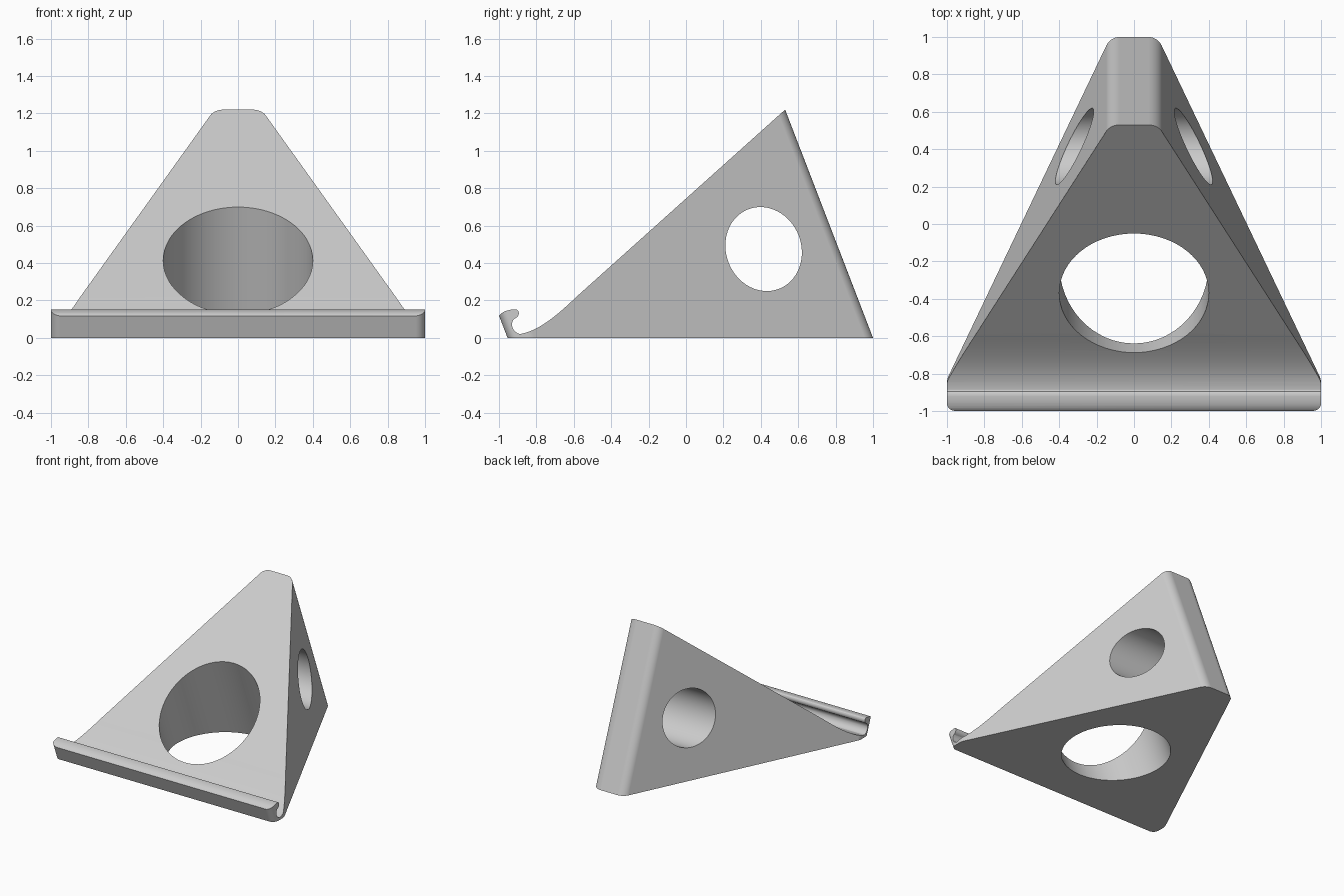
import bpy, bmesh, math
from mathutils import Vector
from mathutils.geometry import interpolate_bezier

cube = bpy.data.objects.get("Cube")
if cube:
    bpy.data.objects.remove(cube, do_unlink=True)

# Direction of the back edge; the footprint is swept along it
LEAN = Vector((0, -0.385, 1))
TILT = math.atan(0.385)


def sweep(name, points, vector):
    """Solid made by sweeping a closed outline along a vector."""
    bm = bmesh.new()
    face = bm.faces.new([bm.verts.new(p) for p in points])
    moved = bmesh.ops.extrude_face_region(bm, geom=[face])["geom"]
    verts = [v for v in moved if isinstance(v, bmesh.types.BMVert)]
    bmesh.ops.translate(bm, vec=vector, verts=verts)
    bmesh.ops.recalc_face_normals(bm, faces=bm.faces[:])
    mesh = bpy.data.meshes.new(name)
    bm.to_mesh(mesh)
    bm.free()
    obj = bpy.data.objects.new(name, mesh)
    bpy.context.collection.objects.link(obj)
    return obj


def fillet(corners, steps=10):
    """Round each (x, y, radius) corner of a closed outline."""
    out = []
    for i, (x, y, r) in enumerate(corners):
        p = Vector((x, y))
        a = (Vector(corners[i - 1][:2]) - p).normalized()
        b = (Vector(corners[(i + 1) % len(corners)][:2]) - p).normalized()
        half = a.angle(b) / 2
        centre = p + (a + b).normalized() * (r / math.sin(half))
        start = p + a * (r / math.tan(half)) - centre
        end = p + b * (r / math.tan(half)) - centre
        for k in range(steps + 1):
            out.append(centre + start.lerp(end, k / steps).normalized() * r)
    return out


def bezier(a, b, c, d, n):
    pts = [Vector((y, z, 0)) for y, z in (a, b, c, d)]
    return [(p.x, p.y) for p in interpolate_bezier(*pts, n)]


def cut(target, tool, operation):
    mod = target.modifiers.new(operation, "BOOLEAN")
    mod.operation, mod.object, mod.solver = operation, tool, "EXACT"
    bpy.context.view_layer.objects.active = target
    bpy.ops.object.modifier_apply(modifier=mod.name)
    bpy.data.objects.remove(tool, do_unlink=True)


# Side profile: sloping rest, curved trough and hooked front lip
profile = [(-1.1, 0), (1.2, 0), (1.2, 1.373), (0.7, 1.373)]
profile += bezier((-0.58, 0.225), (-0.68, 0.13), (-0.78, 0.04), (-0.885, 0.021), 16)
profile += bezier((-0.89, 0.021), (-0.925, 0.03), (-0.945, 0.075), (-0.918, 0.102), 10)
profile += bezier((-0.91, 0.106), (-0.885, 0.12), (-0.89, 0.155), (-0.915, 0.153), 8)
profile += bezier((-0.92, 0.153), (-0.95, 0.15), (-0.985, 0.142), (-1.002, 0.115), 8)
profile += [(-1.1, 0.1)]
stand = sweep("stand_body", [(-1.2, y, z) for y, z in profile], Vector((2.4, 0, 0)))

# Leaning three-sided outline with rounded corners
half_outline = [(1, -0.954, 0.05), (1, -0.83, 0.1), (0.126, 1, 0.08)]
outline = half_outline + [(-x, y, r) for x, y, r in reversed(half_outline)]
base = LEAN * -0.2
footprint = [Vector((p.x, p.y, 0)) + base for p in fillet(outline)]
cut(stand, sweep("outline_cutter", footprint, LEAN * 1.8), "INTERSECT")

# Large hole running parallel to the back edge
angles = [math.tau * i / 64 for i in range(64)]
radius = 0.4
big = [Vector((radius * math.cos(a), -0.21 + radius * math.sin(a) / math.cos(TILT), 0)) + base
       for a in angles]
cut(stand, sweep("large_hole_cutter", big, LEAN * 1.5), "DIFFERENCE")

# Side hole running straight across
along, across = LEAN.normalized(), Vector((0, math.cos(TILT), math.sin(TILT)))
side = [Vector((-1.2, 0.415, 0.475)) + along * 0.228 * math.cos(a) + across * 0.201 * math.sin(a)
        for a in angles]
cut(stand, sweep("side_hole_cutter", side, Vector((2.4, 0, 0))), "DIFFERENCE")

# Single grey finish
grey = bpy.data.materials.new("light_grey")
grey.use_nodes = True
colour = (0.6, 0.6, 0.6, 1)
grey.diffuse_color = colour
grey.node_tree.nodes["Principled BSDF"].inputs["Base Color"].default_value = colour
stand.data.materials.clear()
stand.data.materials.append(grey)

# Smooth curves, crisp edges
bpy.ops.object.select_all(action="DESELECT")
stand.select_set(True)
bpy.context.view_layer.objects.active = stand
bpy.ops.object.shade_smooth_by_angle(angle=math.radians(25))
weighted = stand.modifiers.new("flat_faces", "WEIGHTED_NORMAL")
weighted.keep_sharp = True
